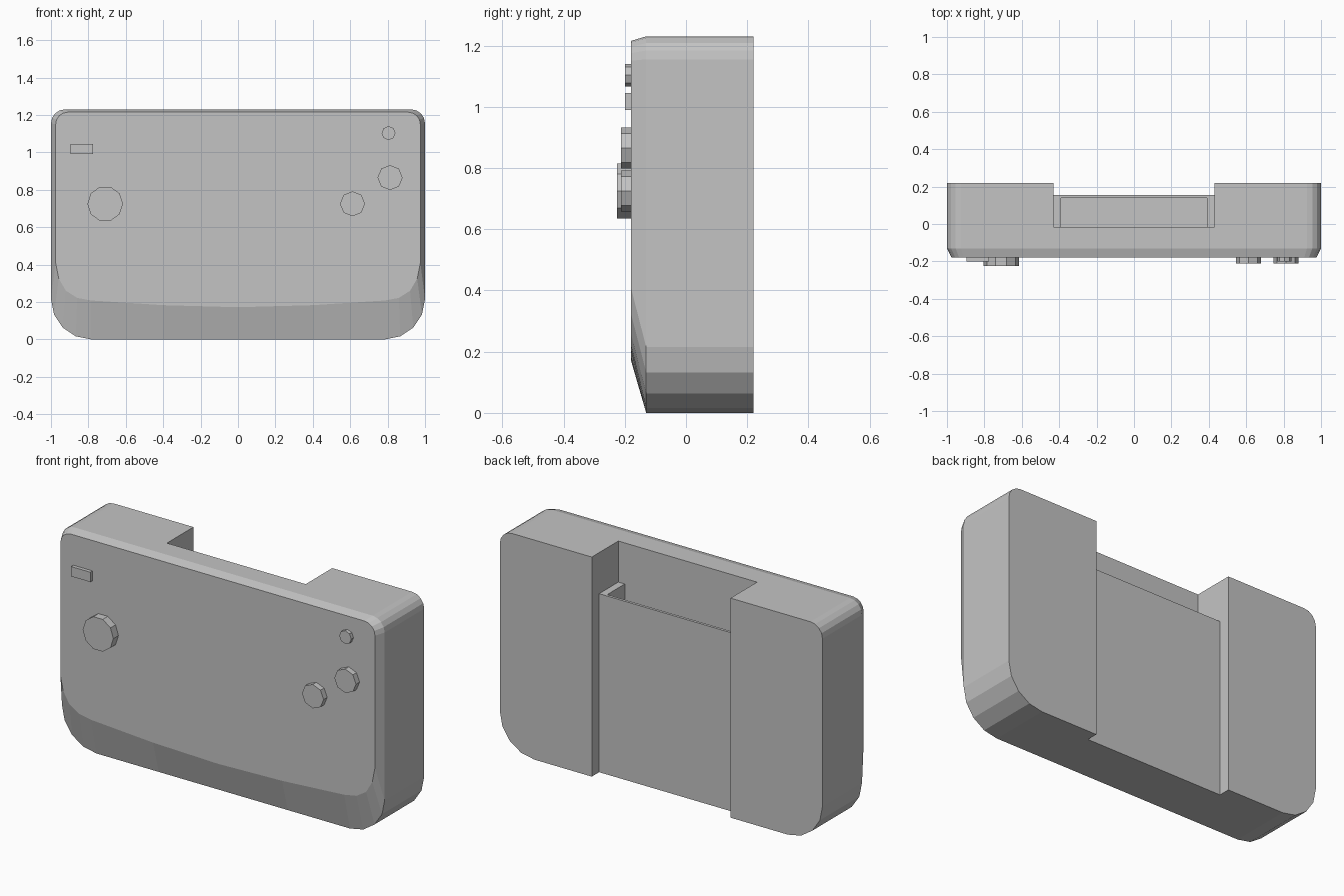
import bpy
import bmesh
from math import sin, cos, pi

cube = bpy.data.objects.get("Cube")
if cube:
    bpy.data.objects.remove(cube, do_unlink=True)

grey = bpy.data.materials.new("plain grey")
grey.use_nodes = True
GREY = (0.55, 0.55, 0.55, 1)
grey.diffuse_color = GREY
grey.node_tree.nodes["Principled BSDF"].inputs["Base Color"].default_value = GREY

FRONT, SHOULDER, BACK = -0.18, -0.13, 0.22


def loft(name, rings):
    """Skin closed rings of equal length and cap both ends."""
    bm = bmesh.new()
    loops = [[bm.verts.new(p) for p in ring] for ring in rings]
    n = len(loops[0])
    for a, b in zip(loops, loops[1:]):
        for i in range(n):
            j = (i + 1) % n
            bm.faces.new((a[i], a[j], b[j], b[i]))
    bm.faces.new(loops[0][::-1])
    bm.faces.new(loops[-1])
    bmesh.ops.recalc_face_normals(bm, faces=bm.faces)
    mesh = bpy.data.meshes.new(name)
    bm.to_mesh(mesh)
    bm.free()
    mesh.materials.append(grey)
    obj = bpy.data.objects.new(name, mesh)
    bpy.context.collection.objects.link(obj)
    return obj


def box(name, x, y, z):
    corners = [(x[0], z[0]), (x[1], z[0]), (x[1], z[1]), (x[0], z[1])]
    return loft(name, [[(px, d, pz) for px, pz in corners] for d in y])


def button(name, x, z, radius, front, sides):
    angles = [2 * pi * i / sides for i in range(sides)]
    return loft(name, [[(x + radius * cos(a), d, z + radius * sin(a)) for a in angles]
                       for d in (front, FRONT + 0.01)])


def corner(cx, cz, r, start):
    return [(cx + r * cos(start + i * pi / 8), cz + r * sin(start + i * pi / 8))
            for i in range(5)]


def mirrored(half, depth):
    """Half outline from bottom centre to top, closed across x = 0."""
    left = [(-x, z) for x, z in reversed(half) if x > 0]
    return [(x, depth, z) for x, z in half + left]


# Casing: rounded outline tapering to a smaller front face with a bowed lower edge
outer = [(0, 0), (0.4, 0)] + corner(0.785, 0.215, 0.215, -pi / 2) + corner(0.925, 1.155, 0.075, 0)
inner = [(0, 0.172), (0.4, 0.183), (0.785, 0.208), (0.86, 0.222), (0.92, 0.26),
         (0.958, 0.325), (0.975, 0.41)] + corner(0.91, 1.15, 0.065, 0)
casing = loft("casing", [mirrored(inner, FRONT), mirrored(outer, SHOULDER), mirrored(outer, BACK)])

# Rear channel, slot opening above the sleeve, and the sleeve pocket
cutters = [
    box("channel_cutter", (-0.43, 0.43), (0.155, 0.5), (-0.5, 1.5)),
    box("opening_cutter", (-0.43, 0.43), (-0.015, 0.5), (1.0, 1.5)),
    box("pocket_cutter", (-0.39, 0.39), (-0.015, 0.14), (0.04, 1.1)),
]
bpy.context.view_layer.objects.active = casing
for cutter in cutters:
    cutter.hide_render = True
    cut = casing.modifiers.new(cutter.name, 'BOOLEAN')
    cut.operation = 'DIFFERENCE'
    cut.solver = 'EXACT'
    cut.object = cutter
    bpy.ops.object.modifier_apply(modifier=cut.name)
    bpy.data.objects.remove(cutter, do_unlink=True)

# Front controls
button("large_left_button", -0.71, 0.725, 0.095, -0.225, 10)
button("lower_right_button", 0.612, 0.725, 0.067, -0.212, 8)
button("upper_right_button", 0.813, 0.865, 0.067, -0.212, 8)
button("small_top_button", 0.805, 1.103, 0.037, -0.2, 8)
box("rectangular_button", (-0.895, -0.775), (-0.2, FRONT + 0.01), (0.99, 1.045))
